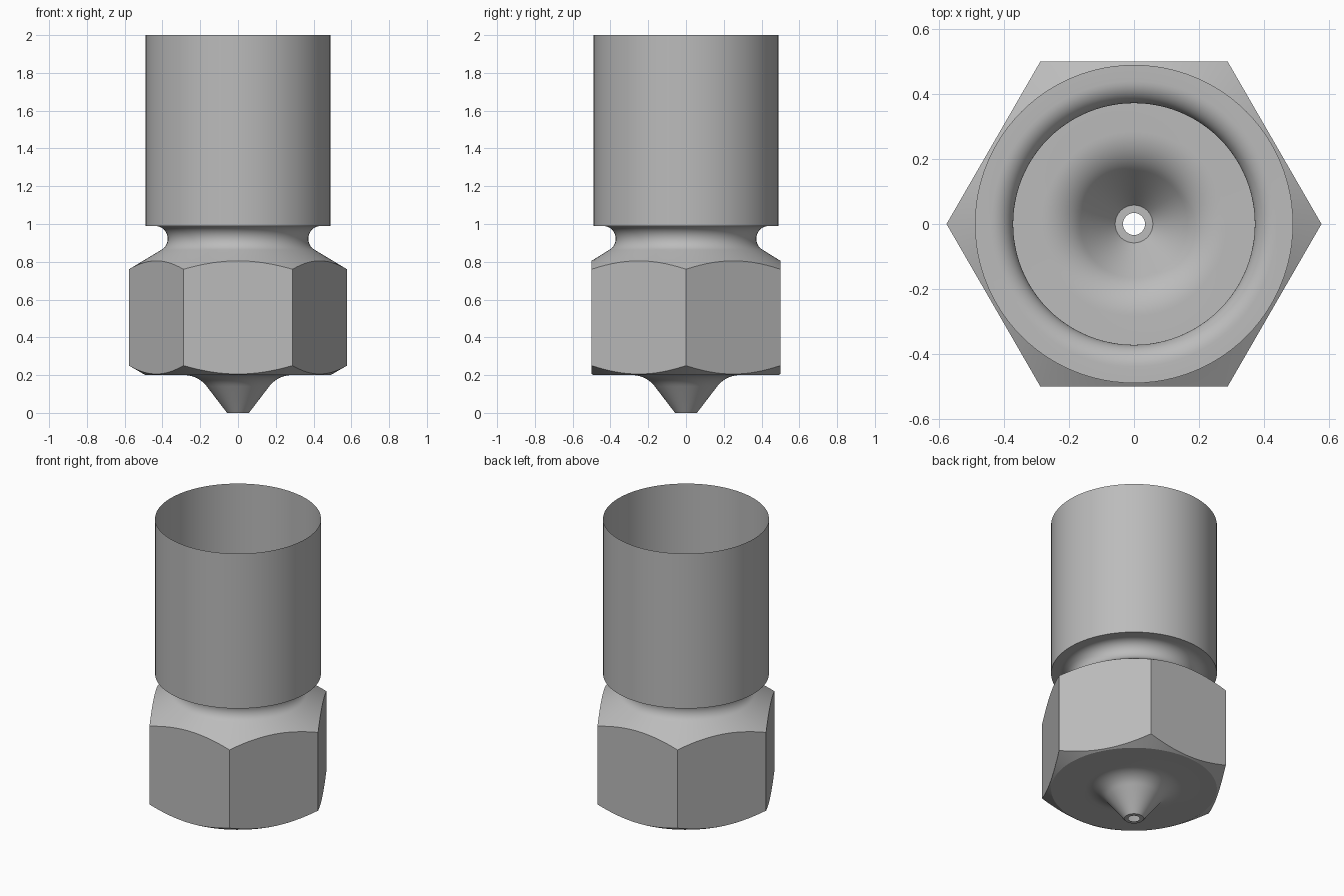
import bpy, bmesh
from math import sin, cos, tan, pi, radians

cube = bpy.data.objects.get("Cube")
if cube:
    bpy.data.objects.remove(cube)

SEGMENTS = 96
FLAT = 0.5              # centre to hex flat
SLOPE = tan(radians(30))

metal = bpy.data.materials.new("grey_metal")
metal.use_nodes = True
GREY = (0.5, 0.5, 0.5, 1)
metal.diffuse_color = GREY
metal.node_tree.nodes["Principled BSDF"].inputs["Base Color"].default_value = GREY


def hex_radius(a):
    """Distance from the axis to the hexagon's edge, with corners on x."""
    return FLAT / cos(a % (pi / 3) - pi / 6)


def arc(cx, cz, r, start, end, steps):
    angles = [radians(start + (end - start) * i / steps) for i in range(steps + 1)]
    return [(cx + r * cos(a), cz + r * sin(a)) for a in angles]


def loft(name, profile):
    """Sweep a bottom-to-top profile of (radius, z) points or functions of angle."""
    bm = bmesh.new()
    rings = []
    for point in profile:
        ring = []
        for i in range(SEGMENTS):
            a = 2 * pi * i / SEGMENTS
            r, z = point(a) if callable(point) else point
            ring.append(bm.verts.new((r * cos(a), r * sin(a), z)))
        rings.append(ring)
    for low, high in zip(rings, rings[1:]):
        for i in range(SEGMENTS):
            j = (i + 1) % SEGMENTS
            bm.faces.new((low[i], low[j], high[j], high[i]))
    mesh = bpy.data.meshes.new(name)
    bm.to_mesh(mesh)
    bm.free()
    mesh.materials.append(metal)
    obj = bpy.data.objects.new(name, mesh)
    bpy.context.collection.objects.link(obj)
    bpy.ops.object.select_all(action='DESELECT')
    obj.select_set(True)
    bpy.context.view_layer.objects.active = obj
    bpy.ops.object.shade_smooth_by_angle(angle=radians(25))


def hex_bottom(a):
    r = hex_radius(a)
    return r, 0.2 + SLOPE * (r - 0.49)


def hex_top(a):
    r = hex_radius(a)
    return r, 0.805 - SLOPE * (r - FLAT)


# Pointed tip with an orifice, flaring into the flat underside of the hex
loft("nozzle_tip", [(0.034, 0), (0.058, 0)]
     + arc(0.285, 0.05, 0.15, 143, 90, 10) + [(0.49, 0.2)])

# Hexagonal nut with its lower chamfer
loft("hex_nut", [(0.49, 0.2), hex_bottom, hex_top])

# Upper chamfer running into the rounded relief groove
loft("neck_groove", [hex_top] + arc(0.44, 0.922, 0.068, 240, 90, 16) + [(0.49, 0.99)])

# Thin open barrel
loft("barrel", [(0.49, 0.99), (0.49, 2)])
